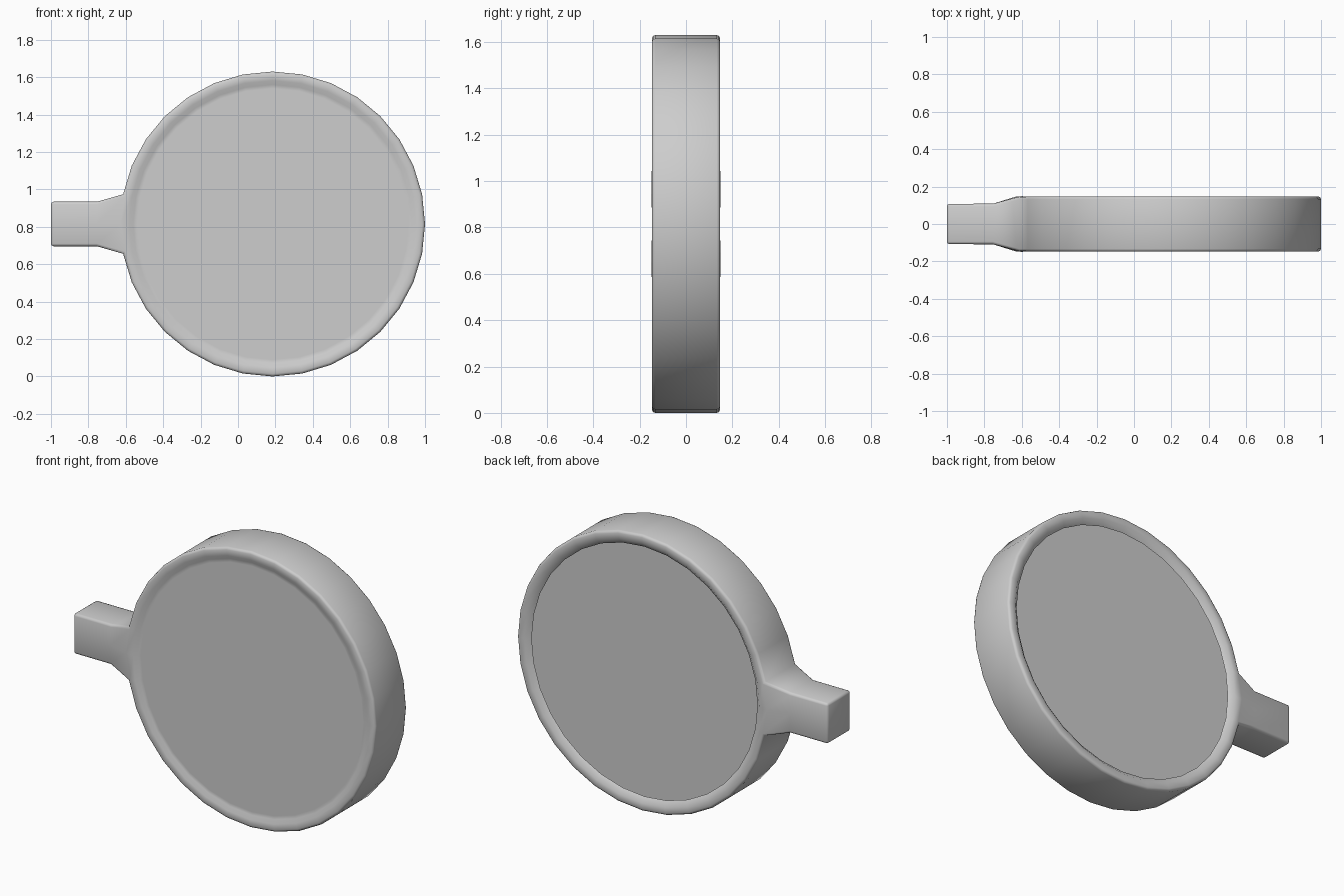
import bpy, bmesh, math

cube = bpy.data.objects.get("Cube")
if cube:
    bpy.data.objects.remove(cube, do_unlink=True)

SIDES = 32
CX, CZ = 0.185, 0.815      # centre of the round body
RADIUS, HALF = 0.815, 0.147

grey = bpy.data.materials.new("mid grey")
grey.use_nodes = True
grey.diffuse_color = (0.61, 0.61, 0.61, 1)
grey.node_tree.nodes["Principled BSDF"].inputs["Base Color"].default_value = grey.diffuse_color


def circle(bm, r, y):
    steps = [2 * math.pi * i / SIDES for i in range(SIDES)]
    return [bm.verts.new((CX + r * math.cos(a), y, CZ + r * math.sin(a))) for a in steps]


def bridge(bm, a, b):
    return [bm.faces.new((a[i], a[(i + 1) % SIDES], b[(i + 1) % SIDES], b[i]))
            for i in range(SIDES)]


def extrude_to(bm, faces, x, half_y, half_z):
    """Pull the faces out to a flat rectangle at x."""
    new = bmesh.ops.extrude_face_region(bm, geom=faces)["geom"]
    old = [f for f in faces if f.is_valid]
    if old:
        bmesh.ops.delete(bm, geom=old, context='FACES')
    verts = [v for v in new if isinstance(v, bmesh.types.BMVert)]
    span = max(abs(v.co.z - CZ) for v in verts)
    for v in verts:
        v.co.x = x
        v.co.y = math.copysign(half_y, v.co.y)
        v.co.z = CZ + (v.co.z - CZ) / span * half_z
    return [f for f in new if isinstance(f, bmesh.types.BMFace)]


def is_corner(edge):
    """Hard edges of the outer rim and the handle, not of the inner lips."""
    outside = all(math.hypot(v.co.x - CX, v.co.z - CZ) > RADIUS - 0.005 for v in edge.verts)
    return outside and edge.calc_face_angle(0) > math.radians(65)


# Round body: front panel, rim, and an undercut back lip over a sunken back panel
bm = bmesh.new()
profile = [(0.725, -0.133), (0.745, -0.133), (0.767, -HALF), (RADIUS, -HALF),
           (RADIUS, HALF), (0.767, HALF), (0.737, 0.122), (0.8, 0.09)]
rings = [circle(bm, r, y) for r, y in profile]
bands = [bridge(bm, a, b) for a, b in zip(rings, rings[1:])]
bm.faces.new(rings[0])
bm.faces.new(rings[-1])

# Handle drawn out of the right side of the rim
outer, mid = bands[3], SIDES // 2
neck = extrude_to(bm, [outer[mid - 1], outer[mid]], -0.755, 0.108, 0.119)
extrude_to(bm, neck, -1.0, 0.108, 0.119)

# Soften the rim and handle corners
bmesh.ops.recalc_face_normals(bm, faces=bm.faces[:])
bmesh.ops.bevel(bm, geom=[e for e in bm.edges if is_corner(e)], offset=0.014,
                segments=2, profile=0.5, affect='EDGES', clamp_overlap=True)
bmesh.ops.recalc_face_normals(bm, faces=bm.faces[:])

mesh = bpy.data.meshes.new("round_body_and_handle")
bm.to_mesh(mesh)
bm.free()
mesh.materials.append(grey)
body = bpy.data.objects.new("round_body_and_handle", mesh)
bpy.context.collection.objects.link(body)
bpy.ops.object.select_all(action='DESELECT')
body.select_set(True)
bpy.context.view_layer.objects.active = body
bpy.ops.object.shade_smooth_by_angle(angle=math.radians(60))
